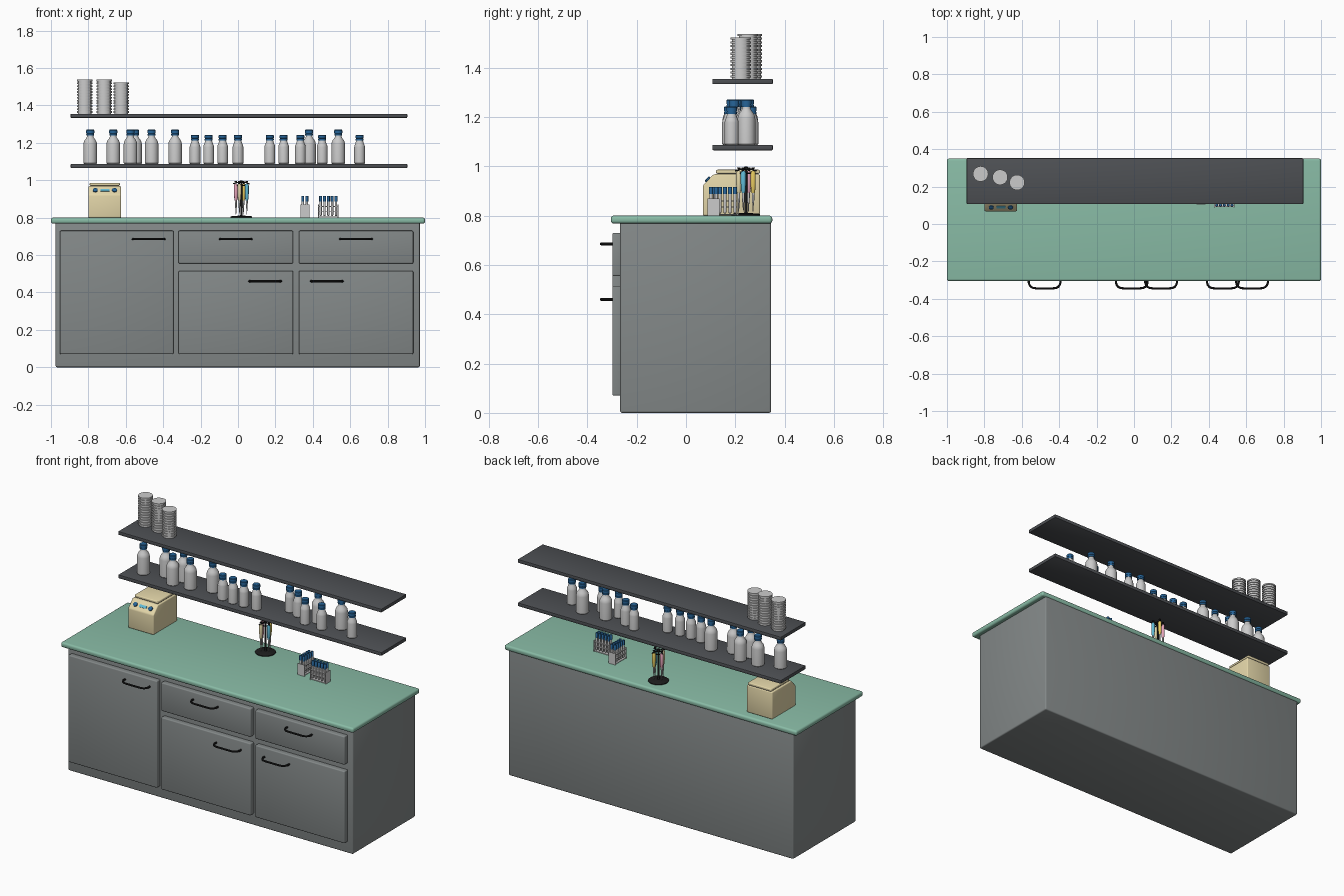
import bpy, bmesh, math

if "Cube" in bpy.data.objects:
    bpy.data.objects.remove(bpy.data.objects["Cube"])

def mat(name, r, g, b):
    m = bpy.data.materials.new(name)
    m.diffuse_color = (r, g, b, 1)
    m.use_nodes = True
    m.node_tree.nodes["Principled BSDF"].inputs["Base Color"].default_value = m.diffuse_color
    return m

GREY = mat("cabinet_grey", 0.23, 0.25, 0.25)
DARK = mat("shelf_grey", 0.075, 0.08, 0.088)
MINT = mat("counter_green", 0.25, 0.50, 0.38)
BLACK = mat("black", 0.012, 0.012, 0.012)
BLUE = mat("cap_blue", 0.02, 0.13, 0.32)
CREAM = mat("cream", 0.78, 0.68, 0.40)
YELLOW = mat("yellow", 0.80, 0.60, 0.12)
PINK = mat("pink", 0.80, 0.38, 0.50)
CYAN = mat("cyan", 0.12, 0.50, 0.68)

def finish(ob, material=None):
    if material:
        ob.data.materials.append(material)
    bpy.ops.object.select_all(action='DESELECT')
    ob.select_set(True)
    bpy.context.view_layer.objects.active = ob
    if ob.type == 'MESH':
        bpy.ops.object.shade_smooth_by_angle(angle=math.radians(35))
    return ob

def from_bm(name, bm, material):
    bmesh.ops.recalc_face_normals(bm, faces=bm.faces)
    me = bpy.data.meshes.new(name)
    bm.to_mesh(me)
    bm.free()
    ob = bpy.data.objects.new(name, me)
    bpy.context.collection.objects.link(ob)
    return finish(ob, material)

def box(name, x, y, z, material=None, bevel=0.0, segs=3):
    """Box from (min, max) ranges with optionally rounded edges."""
    bm = bmesh.new()
    bmesh.ops.create_cube(bm, size=1)
    for v in bm.verts:
        v.co = [r[0] if c < 0 else r[1] for c, r in zip(v.co, (x, y, z))]
    if bevel:
        bmesh.ops.bevel(bm, geom=bm.edges[:], offset=bevel, segments=segs,
                        profile=0.5, affect='EDGES')
    return from_bm(name, bm, material)

def lathe(name, profile, loc, material=None, n=24):
    """Revolve (radius, height) points about z and close both ends."""
    bm = bmesh.new()
    rings = [[bm.verts.new((loc[0] + r * math.cos(2 * math.pi * i / n),
                            loc[1] + r * math.sin(2 * math.pi * i / n),
                            loc[2] + z)) for i in range(n)] for r, z in profile]
    for a, b in zip(rings, rings[1:]):
        for i in range(n):
            j = (i + 1) % n
            bm.faces.new((a[i], a[j], b[j], b[i]))
    bm.faces.new(rings[0][::-1])
    bm.faces.new(rings[-1])
    return from_bm(name, bm, material)

def tube(name, points, radius, material, cyclic=False):
    cu = bpy.data.curves.new(name, 'CURVE')
    cu.dimensions = '3D'
    cu.bevel_depth, cu.bevel_resolution, cu.use_fill_caps = radius, 2, True
    sp = cu.splines.new('POLY')
    sp.points.add(len(points) - 1)
    for p, co in zip(sp.points, points):
        p.co = (*co, 1)
    sp.use_cyclic_u = cyclic
    ob = bpy.data.objects.new(name, cu)
    bpy.context.collection.objects.link(ob)
    finish(ob, material)
    bpy.ops.object.convert(target='MESH')
    return finish(bpy.context.view_layer.objects.active)

# Cabinet and worktop
box("cabinet_body", (-0.975, 0.972), (-0.267, 0.345), (0, 0.775), GREY, 0.008)
box("countertop", (-1, 1), (-0.305, 0.35), (0.768, 0.8), MINT, 0.012, 4)

# Door and drawer fronts with their bow handles: x range, z range, handle x, handle z
fronts = [("left_door", (-0.952, -0.345), (0.07, 0.73), -0.478, 0.685),
          ("middle_drawer", (-0.318, 0.295), (0.555, 0.73), -0.012, 0.685),
          ("right_drawer", (0.325, 0.937), (0.555, 0.73), 0.631, 0.685),
          ("middle_door", (-0.318, 0.295), (0.07, 0.515), 0.145, 0.46),
          ("right_door", (0.325, 0.937), (0.07, 0.515), 0.475, 0.46)]
half = [(0.084, -0.295), (0.085, -0.312), (0.081, -0.325), (0.073, -0.336),
        (0.061, -0.342), (0.045, -0.344)]
for name, xr, zr, hx, hz in fronts:
    box(name, xr, (-0.299, -0.262), zr, GREY, 0.006)
    path = [(hx - x, y, hz) for x, y in half] + [(hx + x, y, hz) for x, y in half[::-1]]
    tube(name + "_handle", path, 0.0058, BLACK)

# Shelves
for name, z in (("lower_shelf", 1.065), ("upper_shelf", 1.333)):
    box(name, (-0.895, 0.905), (0.107, 0.352), (z, z + 0.022), DARK, 0.004, 2)

# Bottles on the lower shelf
def bottle(x, y, r, h):
    loc = (x, y, 1.087)
    neck = 0.0165
    lathe("bottle", [(r - 0.004, 0), (r, 0.004), (r, h * 0.58), (r * 0.95, h * 0.64),
                     (r * 0.80, h * 0.70), (neck + 0.003, h * 0.77), (neck, h * 0.81),
                     (neck, h * 0.9)], loc)
    lathe("bottle_cap", [(0.021, h - 0.030), (0.0215, h - 0.022), (0.0195, h - 0.021),
                         (0.0195, h - 0.018), (0.0215, h - 0.017), (0.0215, h - 0.003),
                         (0.019, h)], loc, BLUE)

for x, y in [(-0.79, 0.205), (-0.667, 0.25), (-0.575, 0.185), (-0.55, 0.255),
             (-0.462, 0.195), (-0.336, 0.235), (0.38, 0.24), (0.536, 0.245)]:
    bottle(x, y, 0.036, 0.183)
for x, y in [(-0.23, 0.18), (-0.157, 0.175), (-0.082, 0.175), (0.0, 0.18), (0.17, 0.265),
             (0.244, 0.24), (0.333, 0.18), (0.45, 0.175), (0.65, 0.185)]:
    bottle(x, y, 0.0285, 0.155)

# Stacks of lidded dishes on the upper shelf
def dish_stack(x, y, count, pitch=0.0153):
    prof = []
    for i in range(count):
        z = i * pitch
        prof += [(0.036, z), (0.036, z + 0.0055), (0.041, z + 0.0055),
                 (0.041, z + 0.0140), (0.036, z + 0.0140)]
    lathe("dish_stack", prof, (x, y, 1.355), n=28)

for x, y, c in [(-0.82, 0.268, 12), (-0.716, 0.25, 12), (-0.625, 0.222, 11)]:
    dish_stack(x, y, c)

# Bench instrument: sloped-front housing, lid and controls
bm = bmesh.new()
side = [(0.068, 0.8), (0.068, 0.922), (0.112, 0.968), (0.3, 0.968), (0.3, 0.8)]
f = bm.faces.new([bm.verts.new((-0.8, y, z)) for y, z in side])
ext = bmesh.ops.extrude_face_region(bm, geom=[f])
for v in ext["geom"]:
    if isinstance(v, bmesh.types.BMVert):
        v.co.x = -0.625
bmesh.ops.bevel(bm, geom=bm.edges[:], offset=0.006, segments=3, profile=0.5, affect='EDGES')
from_bm("instrument_housing", bm, CREAM)
box("instrument_lid", (-0.793, -0.632), (0.122, 0.3), (0.97, 0.986), CREAM, 0.005)
box("instrument_lid_seam", (-0.788, -0.637), (0.127, 0.295), (0.965, 0.972), DARK)
tilt = math.atan2(0.046, 0.044)
for x in (-0.763, -0.66):
    ob = lathe("instrument_knob", [(0.013, -0.004), (0.013, 0.006), (0.010, 0.008)],
               (0, 0, 0), BLUE, 20)
    ob.location, ob.rotation_euler = (x, 0.09, 0.945), (tilt, 0, 0)
ob = box("instrument_display", (-0.024, 0.024), (-0.008, 0.008), (-0.003, 0.003), CYAN)
ob.location, ob.rotation_euler = (-0.712, 0.09, 0.945), (tilt, 0, 0)

# Pipette stand: base, pole, carousel ring and hanging pipettes
sx, sy = 0.018, 0.243
lathe("stand_base", [(0.058, 0), (0.058, 0.004), (0.052, 0.008), (0.008, 0.011),
                     (0.0055, 0.016), (0.0055, 0.185), (0.009, 0.188), (0.009, 0.196),
                     (0.004, 0.199)], (sx, sy, 0.8), BLACK, 32)
tube("stand_ring", [(sx + 0.022 * math.cos(a * math.pi / 12),
                     sy + 0.022 * math.sin(a * math.pi / 12), 0.972) for a in range(24)],
     0.003, BLACK, True)
for k, (deg, m) in enumerate([(-20, CYAN), (70, YELLOW), (160, PINK), (250, CREAM)]):
    c, s = math.cos(math.radians(deg)), math.sin(math.radians(deg))
    p = (sx + 0.031 * c, sy + 0.031 * s, 0.8)
    lathe("pipette_grip", [(0.006, 0.092), (0.0085, 0.10), (0.0105, 0.13), (0.0105, 0.172),
                           (0.008, 0.18)], p, m, 16)
    lathe("pipette_tip", [(0.0015, 0.016), (0.003, 0.05), (0.0045, 0.055),
                          (0.0055, 0.094)], p, None, 12)
    lathe("pipette_plunger", [(0.003, 0.178), (0.003, 0.19), (0.007, 0.191),
                              (0.007, 0.196)], p, BLACK, 12)
    tube("stand_arm", [(sx, sy, 0.988), (sx + 0.025 * c, sy + 0.025 * s, 0.988),
                       (sx + 0.046 * c, sy + 0.046 * s, 0.981)], 0.003, BLACK)

# Test tube racks: end panels, three slats, two rows of five capped tubes
def rack(cx, cy, along_y):
    def part(name, u, v, z):
        if along_y:
            u, v = v, u
        box(name, (cx + u[0], cx + u[1]), (cy + v[0], cy + v[1]), z)
    for s in (-1, 1):
        part("rack_end", sorted((s * 0.050, s * 0.054)), (-0.024, 0.024), (0.8, 0.87))
    for z in (0.803, 0.832, 0.858):
        part("rack_slat", (-0.052, 0.052), (-0.022, 0.022), (z, z + 0.004))
    for i in range(5):
        for v in (-0.011, 0.011):
            u = (i - 2) * 0.0205
            p = (cx + v, cy + u, 0.8) if along_y else (cx + u, cy + v, 0.8)
            lathe("test_tube", [(0.002, 0.008), (0.005, 0.011), (0.0065, 0.017),
                                (0.0065, 0.09)], p, None, 12)
            lathe("test_tube_cap", [(0.0078, 0.087), (0.0078, 0.115), (0.0065, 0.117)],
                  p, BLUE, 12)

rack(0.357, 0.158, True)
rack(0.483, 0.112, False)
